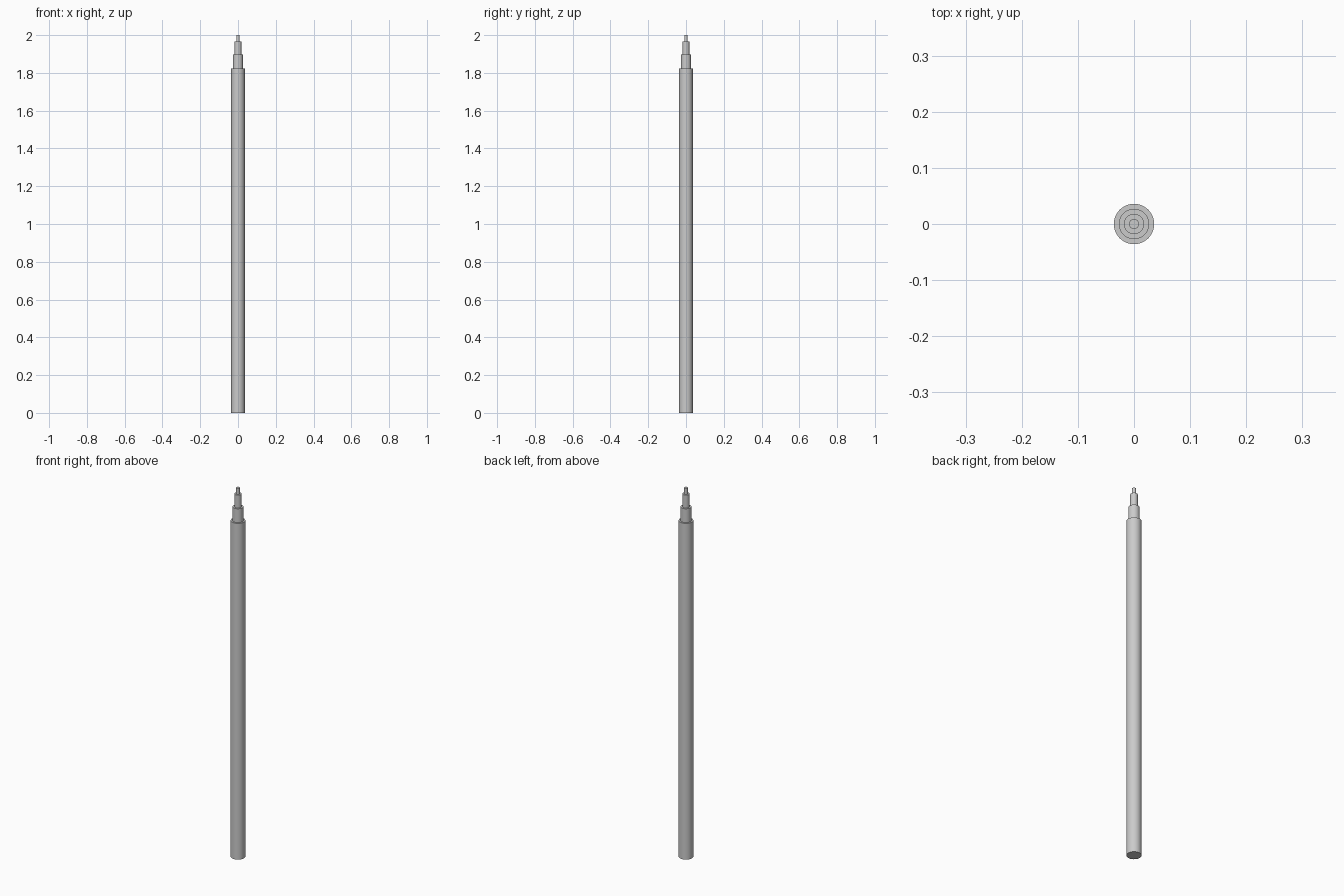
import bpy
import math

if "Cube" in bpy.data.objects:
    bpy.data.objects.remove(bpy.data.objects["Cube"])


def section(name, radius, z0, z1):
    """Upright capped cylinder between two heights."""
    bpy.ops.mesh.primitive_cylinder_add(
        vertices=48, radius=radius, depth=z1 - z0, location=(0, 0, (z0 + z1) / 2))
    ob = bpy.context.object
    ob.name = name
    bpy.ops.object.shade_smooth_by_angle(angle=math.radians(30))
    return ob


# Long main shaft, then three narrowing steps up to the tip
steps = [
    ("main_shaft", 0.036, 1.822),
    ("lower_collar", 0.027, 1.897),
    ("upper_collar", 0.018, 1.967),
    ("tip", 0.009, 2.0),
]
base = 0.0
for name, radius, top in steps:
    section(name, radius, base, top)
    base = top
